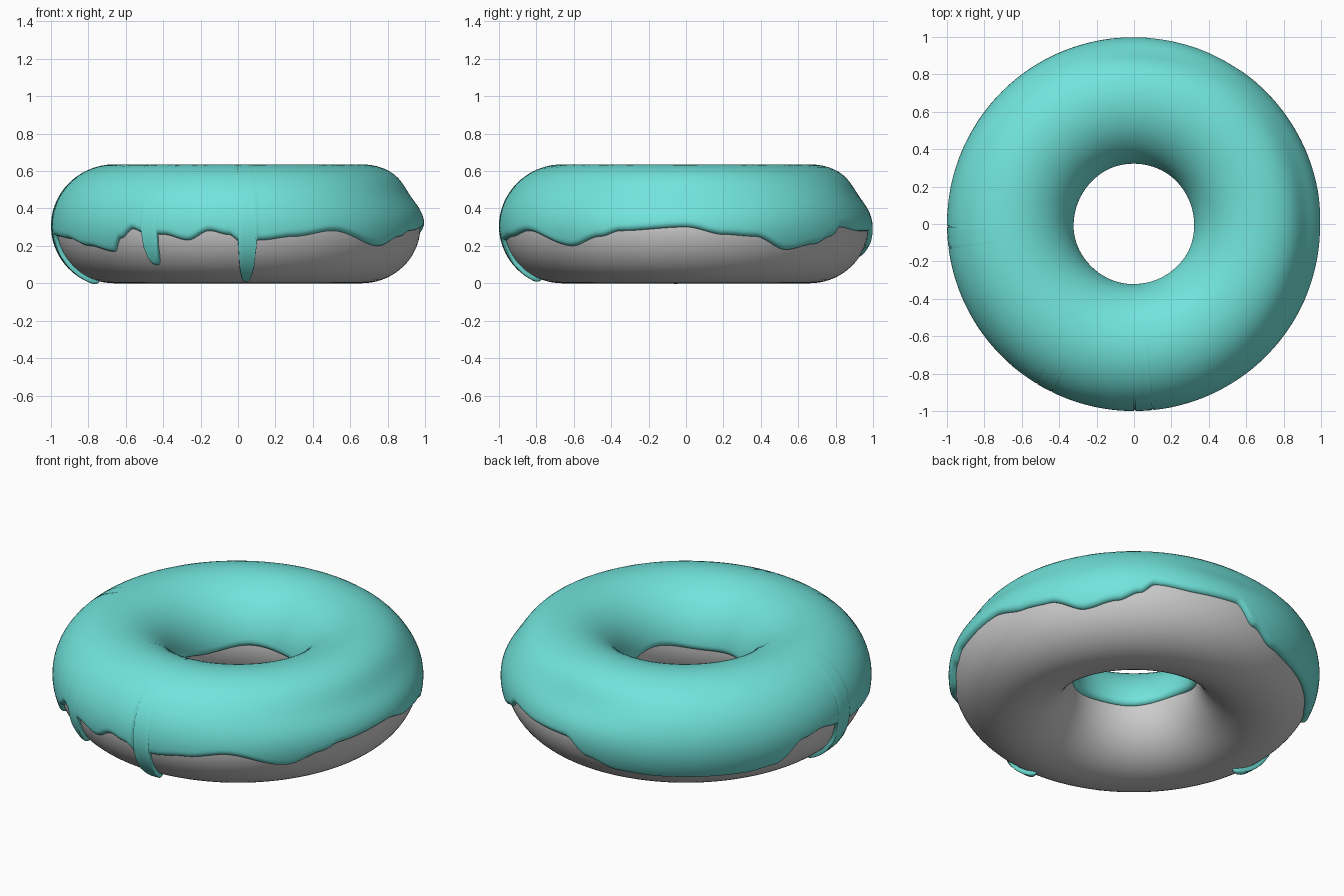
import bpy, math

if "Cube" in bpy.data.objects:
    bpy.data.objects.remove(bpy.data.objects["Cube"])

R, RH, RV, ZC, T = 0.66, 0.316, 0.306, 0.306, 0.024   # ring radius, tube radii, centre height, icing thickness

# outer icing hem: (angle in degrees, height)
HEM = [(0, .30), (12, .26), (22, .25), (34, .18), (45, .21), (52, .25), (57, .30), (70, .28), (84, .28),
       (92, .19), (102, .14), (115, .13), (130, .13), (145, .13), (155, .15), (165, .27), (173, .29),
       (180, .27), (190, .25), (202, .24), (215, .20), (226, .17), (230, .24), (235, .29), (239, .27),
       (246, .26), (254, .23), (261, .28), (267, .26), (271, .22), (277, .23), (288, .25), (301, .28),
       (321, .20), (332, .25), (339, .28), (360, .30)]
DRIPS = [(184, .01, 3.3), (241.3, .10, 2.6), (273, .02, 3.0)]   # angle, tip height, half width


def bell(x, centre, width):
    d = (x - centre + 180) % 360 - 180
    return math.exp(-(d / width) ** 2)


def hem_height(a):
    for (a0, z0), (a1, z1) in zip(HEM, HEM[1:]):
        if a0 <= a <= a1:
            f = (a - a0) / (a1 - a0)
            z = z0 + (z1 - z0) * f * f * (3 - 2 * f)
            break
    for centre, tip, w in DRIPS:
        d = abs(a - centre) / w
        if d < 1:
            z = min(z, z - (z - tip) * math.sqrt(1 - d ** 3))
    return z


def ring_point(a, phi, off):
    """Point on the slightly uneven ring, pushed outward by off."""
    p = math.degrees(phi)
    off -= 0.03 * bell(p, 33, 20) * min(1, bell(a, -5, 45) + bell(a, 85, 22))
    rad = R + (RH + off) * math.cos(phi)
    t = math.radians(a)
    return (rad * math.cos(t), rad * math.sin(t), ZC + (RV + off) * math.sin(phi))


def make(name, rows, closed, mat):
    n, m = len(rows), len(rows[0])
    verts = [v for row in rows for v in row]
    faces = []
    for i in range(n):
        k = (i + 1) % n
        for j in range(m if closed else m - 1):
            q = (j + 1) % m
            faces.append((i * m + j, k * m + j, k * m + q, i * m + q))
    me = bpy.data.meshes.new(name)
    me.from_pydata(verts, [], faces)
    me.polygons.foreach_set("use_smooth", [True] * len(faces))
    me.materials.append(mat)
    ob = bpy.data.objects.new(name, me)
    bpy.context.collection.objects.link(ob)
    return ob


def material(name, col):
    m = bpy.data.materials.new(name)
    m.diffuse_color = (*col, 1)
    m.use_nodes = True
    m.node_tree.nodes["Principled BSDF"].inputs["Base Color"].default_value = m.diffuse_color
    return m


# dough ring
dough = [[ring_point(i * 2, 2 * math.pi * j / 72, 0) for j in range(72)] for i in range(180)]
make("dough", dough, True, material("grey dough", (.60, .60, .60)))

# icing sheet: rounded hems outside and inside the hole, with drips
COLS, ROWS = 720, 50
icing = []
for i in range(COLS):
    a = i * 360 / COLS
    lo = math.asin(max(-.98, (hem_height(a) - ZC) / RV))
    hi = math.pi + 0.04 * math.sin(math.radians(3 * a)) + 0.03 * math.sin(math.radians(5 * a + 40))
    row = []
    for j in range(ROWS):
        phi = lo + (hi - lo) * (0.5 - 0.5 * math.cos(math.pi * j / (ROWS - 1)))
        edge = min(phi - lo, hi - phi) * 0.31
        s = min(1, edge / 0.03)
        off = T * math.sqrt(max(0, 1 - (1 - s) ** 2)) - 0.004 * (1 - s)
        row.append(ring_point(a, phi, off))
    icing.append(row)
make("icing", icing, False, material("teal icing", (.165, .77, .71)))
